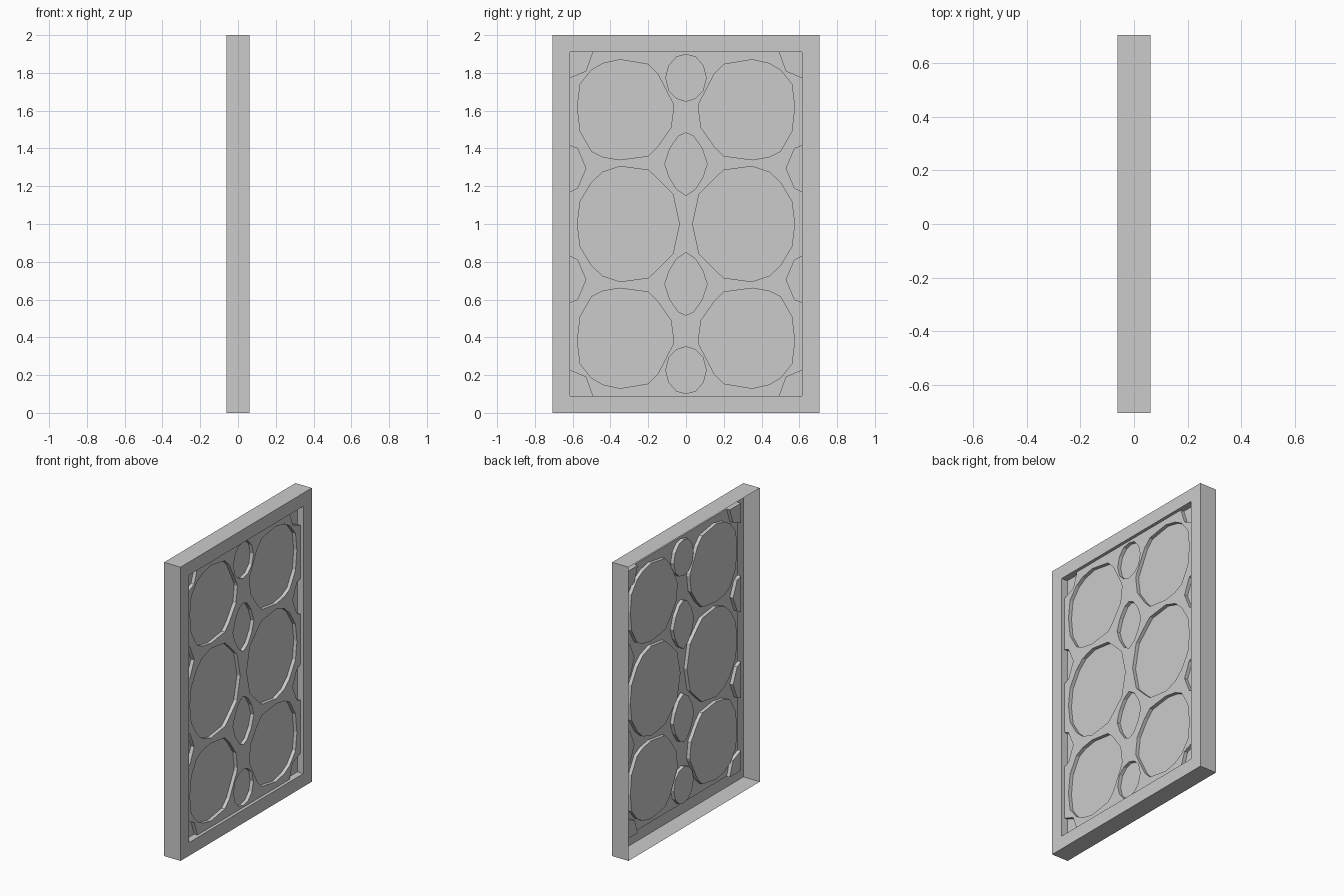
import bpy, bmesh

if "Cube" in bpy.data.objects:
    bpy.data.objects.remove(bpy.data.objects["Cube"])

HALF_X, HALF_Y, TOP = 0.062, 0.706, 2.0   # outer box
OPEN_Y, OPEN_LO, OPEN_HI = 0.615, 0.09, 1.91
LATTICE_X, PANE_X = 0.041, 0.017          # recess depths


def ccw(loop):
    area = sum(a[0] * b[1] - b[0] * a[1] for a, b in zip(loop, loop[1:] + loop[:1]))
    return loop if area > 0 else loop[::-1]


def flip_y(loop):
    return [(-y, z) for y, z in loop]


def flip_z(loop):
    return [(y, 2.0 - z) for y, z in loop]


def rect(y, lo, hi):
    return [(-y, lo), (y, lo), (y, hi), (-y, hi)]


def loft(bm, levels, cap=False):
    """Bridge (x, loop) levels with quads; optionally close the last one."""
    rings = [[bm.verts.new((x, y, z)) for y, z in loop] for x, loop in levels]
    for r, s in zip(rings, rings[1:]):
        for i in range(len(r)):
            j = (i + 1) % len(r)
            bm.faces.new((r[i], r[j], s[j], s[i]))
    if cap:
        bm.faces.new(rings[-1])


def finish(bm, name):
    mesh = bpy.data.meshes.new(name)
    bm.to_mesh(mesh)
    bm.free()
    bpy.context.collection.objects.link(bpy.data.objects.new(name, mesh))


# Pane outlines (y, z)
corner_pane = [(.495, OPEN_HI), (.53, 1.81), (OPEN_Y, 1.775)]
side_pane = [(OPEN_Y, 1.415), (.575, 1.40), (.53, 1.295), (.575, 1.19), (OPEN_Y, 1.17)]
upper_pane = [(.575, 1.62), (.56, 1.74), (.50, 1.815), (.44, 1.85), (.35, 1.87),
              (.20, 1.845), (.15, 1.795), (.07, 1.64), (.065, 1.62), (.08, 1.51),
              (.15, 1.41), (.20, 1.36), (.35, 1.34), (.44, 1.355), (.50, 1.385), (.56, 1.49)]
mid_half = [(.56, 1.12), (.50, 1.22), (.44, 1.275), (.35, 1.305), (.20, 1.285),
            (.15, 1.24), (.07, 1.16)]
middle_pane = [(.575, 1.0)] + mid_half + [(.035, 1.0)] + flip_z(mid_half)[::-1]
oval_half = [(.05, 1.885), (.09, 1.84), (.107, 1.775), (.09, 1.705), (.05, 1.665)]
oval_pane = [(0, 1.897)] + oval_half + [(0, 1.65)] + flip_y(oval_half)[::-1]
leaf_half = [(.04, 1.465), (.085, 1.40), (.112, 1.32), (.09, 1.25), (.05, 1.185)]
leaf_pane = [(0, 1.483)] + leaf_half + [(0, 1.152)] + flip_y(leaf_half)[::-1]

# Panes fully inside the lattice, and panes touching the frame
holes = [middle_pane, flip_y(middle_pane)]
for p in (oval_pane, leaf_pane):
    holes += [p, flip_z(p)]
for p in (upper_pane, flip_y(upper_pane)):
    holes += [p, flip_z(p)]
edge_panes = []
for p in (corner_pane + [(OPEN_Y, OPEN_HI)], side_pane):
    for q in (p, flip_y(p)):
        edge_panes += [q, flip_z(q)]

# Frame: open-backed shell with a stepped opening
bm = bmesh.new()
outer, inner = rect(HALF_Y, 0, TOP), rect(OPEN_Y, OPEN_LO, OPEN_HI)
loft(bm, [(-HALF_X, outer), (HALF_X, outer), (HALF_X, inner), (LATTICE_X, inner)])
finish(bm, "window_frame")

# Lattice: flat sheet with notched border and pane holes
quarter = side_pane[::-1] + corner_pane[::-1]
right_half = flip_z(quarter)[::-1] + quarter
border = right_half + flip_y(right_half)[::-1]
bm = bmesh.new()
edges = []
for loop in [border] + holes:
    vs = [bm.verts.new((LATTICE_X, y, z)) for y, z in loop]
    edges += [bm.edges.new((a, b)) for a, b in zip(vs, vs[1:] + vs[:1])]
bmesh.ops.triangle_fill(bm, use_beauty=True, use_dissolve=False, edges=edges, normal=(1, 0, 0))
bm.normal_update()
bmesh.ops.reverse_faces(bm, faces=[f for f in bm.faces if f.normal.x < 0])
finish(bm, "lattice")

# Recessed panes with their side walls
bm = bmesh.new()
for loop in holes + edge_panes:
    loop = ccw(loop)
    loft(bm, [(LATTICE_X, loop), (PANE_X, loop)], cap=True)
finish(bm, "panes")
